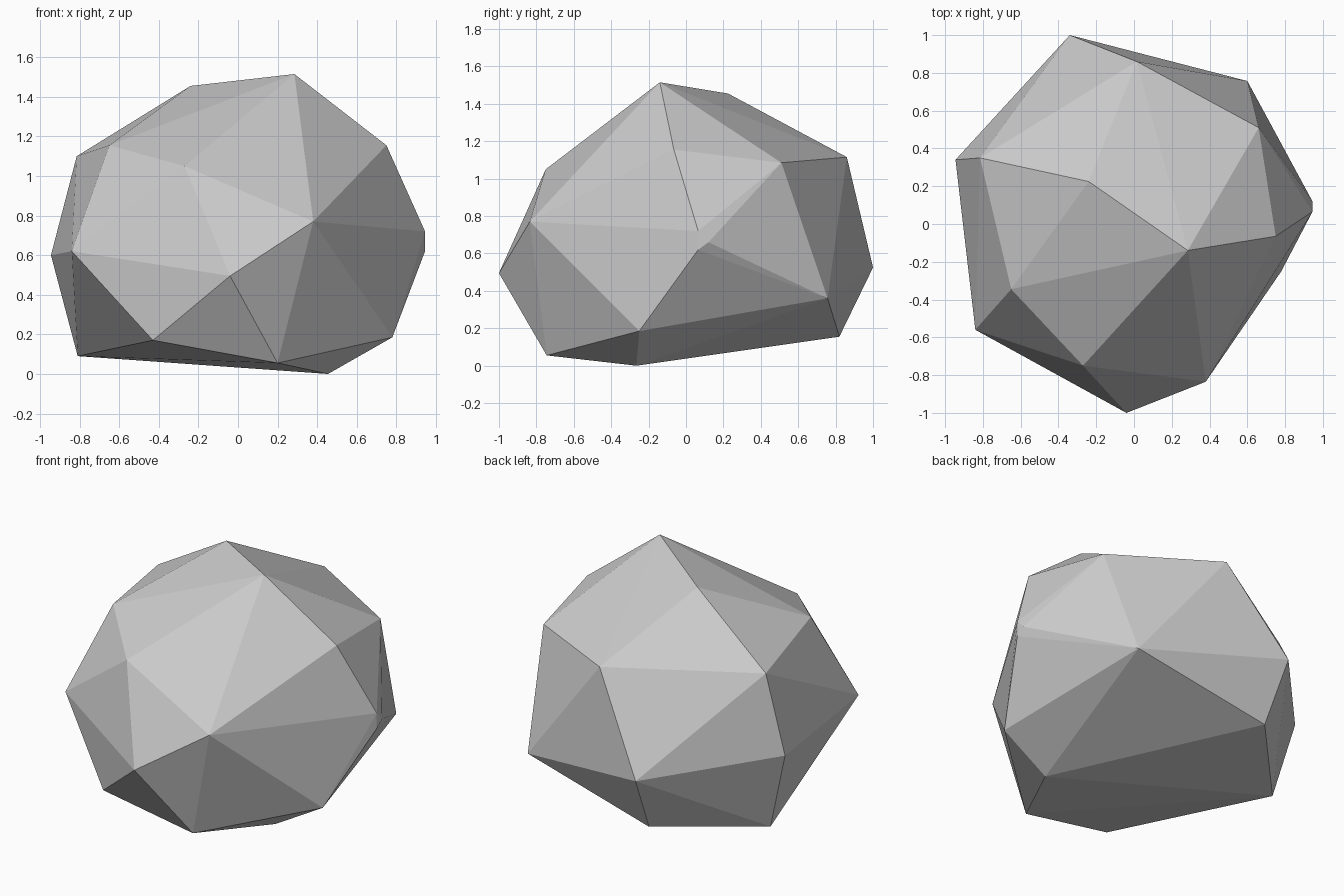
import bpy
import bmesh
from mathutils import Vector

if "Cube" in bpy.data.objects:
    bpy.data.objects.remove(bpy.data.objects["Cube"])

# Corner points of the faceted rock, bottom to top
corners = [
    (.455, -.265, 0), (.2, -.745, .055), (-.81, .295, .09), (-.31, .82, .155),
    (-.43, -.76, .17), (.78, -.25, .185), (.6, .757, .36), (-.04, -1, .495),
    (-.34, 1, .525), (-.945, .34, .6), (-.84, -.56, .62),
    (.945, .065, .62), (.945, .12, .66), (.945, .065, .72),   # blunted right tip
    (.38, -.835, .77), (-.27, -.75, 1.05), (.66, .51, 1.085), (-.815, .35, 1.1),
    (.015, .86, 1.115), (.75, -.065, 1.155), (-.65, -.345, 1.155),
    (-.24, .225, 1.455), (.285, -.14, 1.515),
]
centre = Vector((0, .01, .53))

# Solid rock: convex hull of the corners
hull = bmesh.new()
for co in corners:
    hull.verts.new(co)
bmesh.ops.convex_hull(hull, input=hull.verts[:])
bmesh.ops.delete(hull, geom=[v for v in hull.verts if not v.link_faces], context='VERTS')
bmesh.ops.recalc_face_normals(hull, faces=hull.faces[:])

# Cell directions: five- and six-sided plates around an icosphere's points
ball = bmesh.new()
bmesh.ops.create_icosphere(ball, subdivisions=2, radius=1)
dirs = [v.co.normalized() for v in ball.verts]
ball.free()

# Cut the surface into plates that meet along hairline seams
mesh = bpy.data.meshes.new("rock")
shell = bmesh.new()
for d in dirs:
    plate = hull.copy()
    for other in dirs:
        if 0.01 < d.angle(other) < 1.2:
            bmesh.ops.bisect_plane(
                plate, geom=plate.verts[:] + plate.edges[:] + plate.faces[:],
                dist=1e-6, plane_co=centre, plane_no=(other - d).normalized(),
                clear_outer=True)
    part = bpy.data.meshes.new("plate")
    plate.to_mesh(part)
    plate.free()
    shell.from_mesh(part)
    bpy.data.meshes.remove(part)
hull.free()
shell.to_mesh(mesh)
shell.free()

rock = bpy.data.objects.new("rock", mesh)
bpy.context.collection.objects.link(rock)
